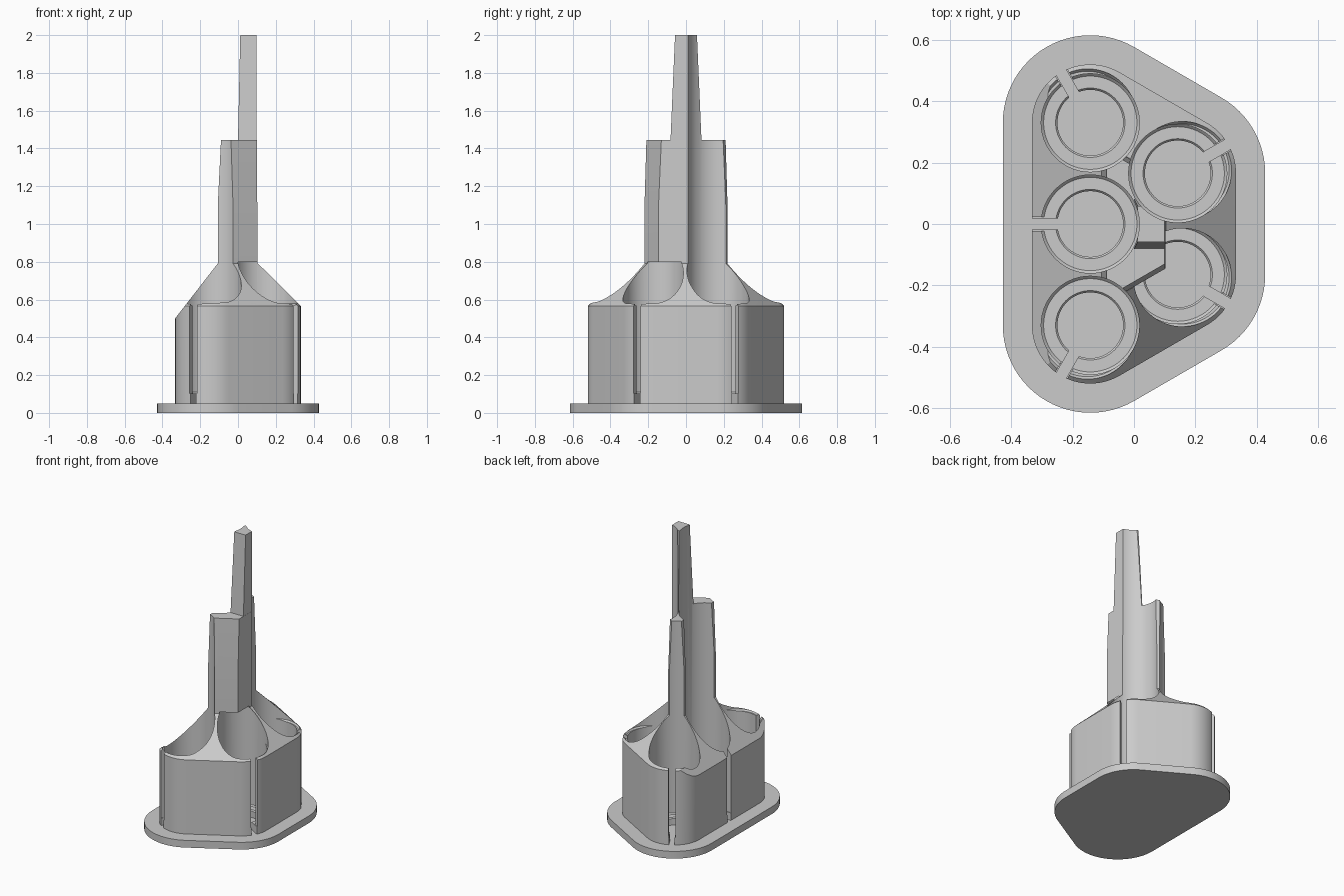
import bpy, bmesh
from math import sin, cos, pi, radians

if "Cube" in bpy.data.objects:
    bpy.data.objects.remove(bpy.data.objects["Cube"])

# Five cups on a triangular lattice: (x, y, direction of the slot, lip cut)
CX, STEP, R = 0.1425, 0.33, 0.160
CUPS = [(-CX, STEP, 120, True), (-CX, 0, 180, False), (-CX, -STEP, 240, True),
        (CX, STEP / 2, 30, True), (CX, -STEP / 2, -30, True)]
CORNERS = [c for c in CUPS if c[3]]


def make(name, bm):
    bmesh.ops.recalc_face_normals(bm, faces=bm.faces)
    me = bpy.data.meshes.new(name)
    bm.to_mesh(me)
    bm.free()
    ob = bpy.data.objects.new(name, me)
    bpy.context.collection.objects.link(ob)
    return ob


def hull(points):
    bm = bmesh.new()
    for p in points:
        bm.verts.new(p)
    res = bmesh.ops.convex_hull(bm, input=bm.verts)
    junk = [v for v in bm.verts if not v.link_faces]
    bmesh.ops.delete(bm, geom=junk, context='VERTS')
    bmesh.ops.dissolve_limit(bm, angle_limit=0.001, verts=bm.verts, edges=bm.edges)
    return bm


def lathe(cx, cy, profile, n=72):
    bm = bmesh.new()
    rings = [[bm.verts.new((cx + r * cos(2 * pi * i / n), cy + r * sin(2 * pi * i / n), z))
              for i in range(n)] for r, z in profile]
    for a, b in zip(rings, rings[1:]):
        for i in range(n):
            j = (i + 1) % n
            bm.faces.new((a[i], a[j], b[j], b[i]))
    bm.faces.new(rings[0][::-1])
    bm.faces.new(rings[-1])
    return bm


def rounded(r, z, n=72):
    """Points of circles around the four corner cups."""
    return [(c[0] + r * cos(2 * pi * i / n), c[1] + r * sin(2 * pi * i / n), z)
            for c in CORNERS for i in range(n)]


def trapezoid(left, right, slant, z):
    """Section bounded by x = left, x = right and two 30 degree sides."""
    return [(x, s * (slant - 0.5 * x) / 0.866, z) for x in (left, right) for s in (-1, 1)]


def boolean(target, bm, op='DIFFERENCE'):
    cutter = make("cutter", bm)
    cutter.hide_render = True
    m = target.modifiers.new("bool", 'BOOLEAN')
    m.operation, m.solver, m.object = op, 'EXACT', cutter
    bpy.context.view_layer.objects.active = target
    bpy.ops.object.modifier_apply(modifier=m.name)
    bpy.data.objects.remove(cutter)


def smooth(ob):
    bpy.ops.object.select_all(action='DESELECT')
    ob.select_set(True)
    bpy.context.view_layer.objects.active = ob
    bpy.ops.object.shade_smooth_by_angle(angle=radians(25))


# Base plate
smooth(make("base_plate", hull(rounded(0.285, 0) + rounded(0.285, 0.05))))

# Cup block with a 45 degree roof, steeper on the left side
bm = hull(rounded(0.19, 0.05) + rounded(0.19, 0.565)
          + [(c[0], c[1], 0.755) for c in CORNERS]
          + trapezoid(-0.11, 0.105, 0.178, 0.79))
bmesh.ops.bisect_plane(bm, geom=bm.verts[:] + bm.edges[:] + bm.faces[:], dist=1e-5,
                       plane_co=(-0.108, 0, 0.79), plane_no=(-0.29, 0, 0.225), clear_outer=True)
bmesh.ops.holes_fill(bm, edges=bm.edges)
holder = make("cup_holder", bm)

# Column with the two lower spines, then the tall spine
boolean(holder, hull(trapezoid(-0.107, 0.102, 0.177, 0.7) + trapezoid(-0.107, 0.102, 0.177, 1.1)
                     + trapezoid(-0.09, 0.1, 0.163, 1.445)), 'UNION')
boolean(holder, hull([(x, s * y, z) for x, y, z in
                      ((0.0, 0.082, 1.3), (0.099, 0.082, 1.3), (0.0, 0.082, 1.445),
                       (0.099, 0.082, 1.445), (0.012, 0.058, 2), (0.099, 0.058, 2))
                      for s in (-1, 1)]), 'UNION')

# Cup bores with a floor ledge, wall slots and lowered outer lips
for x, y, deg, lip in CUPS:
    dx, dy = cos(radians(deg)), sin(radians(deg))
    boolean(holder, lathe(x, y, [(0.107, 0.0), (0.107, 0.095), (0.113, 0.102),
                                 (0.152, 0.102), (R, 0.11), (R, 2.1)]))
    for w, z0 in ((0.018, 0.0), (0.022, 0.102)):
        boolean(holder, hull([(x + d * dx - s * w * dy, y + d * dy + s * w * dx, z)
                              for d in (0.05, 0.3) for s in (-1, 1) for z in (z0, 0.75)]))
    if lip:
        boolean(holder, lathe(x + 0.018 * dx, y + 0.018 * dy,
                              [(R - 0.008, 0.568), (R, 0.578), (R, 0.8)]))
smooth(holder)
